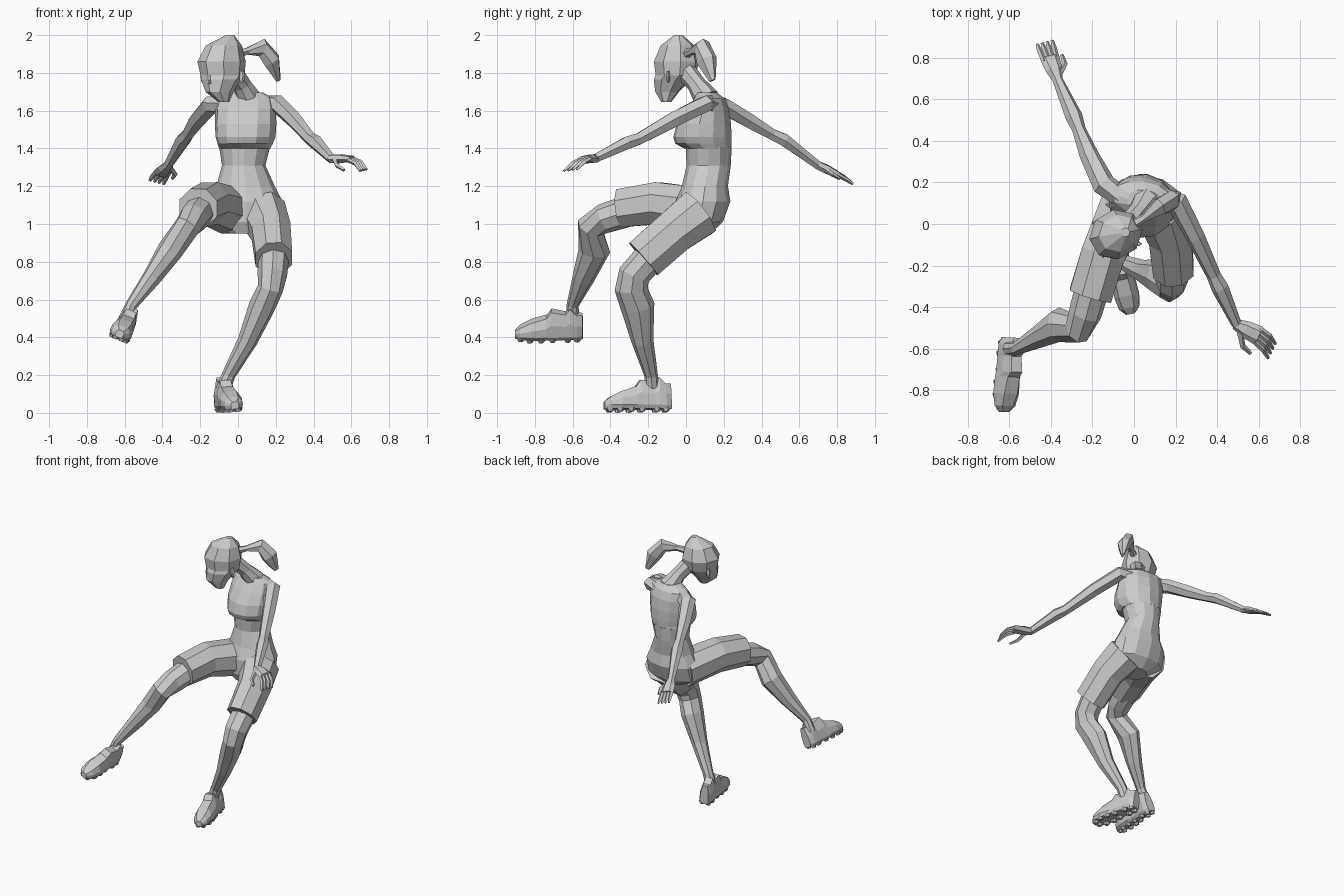
import bpy, bmesh, math
from mathutils import Vector, Matrix, Euler


def finish(name, bm):
    bmesh.ops.recalc_face_normals(bm, faces=bm.faces)
    me = bpy.data.meshes.new(name)
    bm.to_mesh(me)
    bm.free()
    ob = bpy.data.objects.new(name, me)
    bpy.context.collection.objects.link(ob)
    return ob


def skin(bm, loops):
    """Bridge equal-length point loops and cap both ends."""
    rings = [[bm.verts.new(p) for p in loop] for loop in loops]
    n = len(rings[0])
    for r0, r1 in zip(rings, rings[1:]):
        for i in range(n):
            j = (i + 1) % n
            bm.faces.new((r0[i], r0[j], r1[j], r1[i]))
    bm.faces.new(rings[0])
    bm.faces.new(rings[-1])


def loft(name, stations, sides=8, ref=(1, 0, 0), flat=False, turn=0.0, bm=None):
    """Tube through (x, y, z, radius_a, radius_b); flat keeps rings horizontal."""
    pts = [Vector(s[:3]) for s in stations]
    loops = []
    for i, s in enumerate(stations):
        d0 = (pts[i] - pts[max(i - 1, 0)]).normalized()
        d1 = (pts[min(i + 1, len(pts) - 1)] - pts[i]).normalized()
        t = Vector((0, 0, 1)) if flat else (d0 + d1).normalized()
        a = Vector(ref)
        a = (a - t * a.dot(t)).normalized()
        b = t.cross(a)
        ra, rb = s[3], s[-1]
        loops.append([pts[i] + a * ra * math.cos(w) + b * rb * math.sin(w)
                      for w in (turn + math.tau * k / sides for k in range(sides))])
    own = bm is None
    bm = bmesh.new() if own else bm
    skin(bm, loops)
    return finish(name, bm) if own else None


# Torso: pelvis and waist, then the top with its hem overhanging in front
loft("torso", [
    (.04, .05, .95, .09, .08), (.04, .07, 1.01, .20, .125), (.04, .09, 1.12, .195, .145),
    (.04, .10, 1.20, .155, .122), (.03, .12, 1.31, .115, .117), (.035, .12, 1.41, .135, .122)],
    12, flat=True)
loft("sports_top", [
    (.035, .115, 1.40, .137, .125), (.038, .092, 1.425, .148, .15), (.04, .087, 1.46, .16, .156),
    (.04, .095, 1.53, .165, .145), (.04, .115, 1.61, .162, .112),
    (.04, .125, 1.665, .15, .08), (.05, .11, 1.695, .085, .055)],
    12, ref=(1, -.15, 0), flat=True)

# Neck and head, looking forward and slightly down
loft("neck", [(.06, .11, 1.66, .07), (.02, .055, 1.74, .05), (-.035, -.01, 1.82, .055)], 8)
loft("head", [
    (-.075, -.105, 1.645, .03, .025), (-.098, -.10, 1.70, .078, .06),
    (-.09, -.07, 1.765, .108, .1), (-.082, -.055, 1.785, .12, .103), (-.087, -.05, 1.86, .132, .118),
    (-.075, -.045, 1.945, .098, .088), (-.042, -.04, 2.0, .022, .022)],
    8, ref=(.87, .5, 0), flat=True, turn=math.pi / 8)
loft("nose", [(-.145, -.135, 1.80, .008), (-.148, -.148, 1.75, .016), (-.13, -.13, 1.735, .01)], 4)
for side, p in (("left", Vector((.02, -.095, 1.78))), ("right", Vector((-.185, .005, 1.78)))):
    loft(side + "_ear", [(*(p + Vector((0, 0, dz))), r, r * .6)
                         for dz, r in ((-.03, .01), (0, .018), (.03, .014))], 5)
loft("ponytail", [
    (0, 0, 1.90, .025), (.05, .03, 1.915, .02), (.125, .085, 1.935, .045, .05),
    (.18, .11, 1.865, .045, .058), (.215, .14, 1.76, .01, .02)], 6, ref=(1, -.6, .3))

# Shorts legs
loft("right_shorts_leg", [
    (-.04, .09, 1.07, .13), (-.15, -.15, 1.11, .115, .12), (-.21, -.345, 1.085, .112, .11)],
    8, turn=math.pi / 8)
loft("left_shorts_leg", [
    (.13, .07, 1.06, .13, .14), (.175, -.06, .96, .112, .125), (.19, -.225, .815, .105, .123)],
    8, turn=math.pi / 8)

# Legs: right one raised, left one standing
loft("right_leg", [
    (-.19, -.27, 1.08, .085), (-.235, -.43, 1.03, .08), (-.27, -.505, .985, .07, .075),
    (-.36, -.485, .86, .068, .084), (-.46, -.545, .71, .05, .058),
    (-.565, -.60, .57, .032), (-.60, -.60, .49, .036)], 8)
loft("left_leg", [
    (.19, -.16, .86, .085), (.182, -.275, .73, .078, .085), (.17, -.29, .655, .068, .088),
    (.125, -.255, .56, .07, .09), (.05, -.23, .38, .052, .058),
    (-.05, -.185, .20, .036), (-.08, -.18, .12, .04)], 8)


# Boots: flat-soled sections from heel to toe, with studs underneath
def boot(name, heel, roll, yaw):
    bm = bmesh.new()
    sections = [(0, .03, .15), (-.03, .045, .15), (-.065, .048, .185), (-.09, .048, .155),
                (-.165, .052, .17), (-.19, .056, .135), (-.27, .061, .11), (-.33, .05, .08),
                (-.36, .022, .055)]
    loops = []
    for y, w, h in sections:
        top = w * .55
        half = [(w * .8, .016), (w, .035), (w * .95, .035 + (h - .035) * .5), (top, h)]
        loops.append([(x, y, z) for x, z in half] + [(-x, y, z) for x, z in reversed(half)])
    skin(bm, loops)
    for y, w in ((-.03, .022), (-.08, .028), (-.16, .028), (-.22, .036), (-.28, .036), (-.33, .018)):
        for s in (-1, 1):
            bmesh.ops.create_cone(bm, segments=5, radius1=.014, radius2=.024, depth=.02, cap_ends=True,
                                  matrix=Matrix.Translation((s * w, y, .011)))
    bm.transform(Matrix.Translation(heel) @ Euler((0, roll, yaw)).to_matrix().to_4x4())
    finish(name, bm)


boot("right_boot", (-.622, -.545, .385), .4, -.05)
boot("left_boot", (-.085, -.08, .004), -.09, .2)

# Arms: right swung back, left reaching forward
loft("right_arm", [
    (-.06, .13, 1.635, .05), (-.145, .19, 1.63, .058, .047), (-.215, .33, 1.55, .047, .044),
    (-.265, .455, 1.475, .033), (-.29, .52, 1.445, .042, .037), (-.37, .70, 1.31, .025)], 6)
loft("left_arm", [
    (.12, .13, 1.635, .05), (.21, .10, 1.635, .057, .047), (.295, -.06, 1.555, .046),
    (.385, -.25, 1.45, .035), (.415, -.31, 1.43, .042, .038), (.495, -.485, 1.345, .025)], 6)


# Hands: flat palm, four curled fingers and a thumb
def hand(name, wrist, along, across, curl, thumb_side):
    wrist, f, s = Vector(wrist), Vector(along).normalized(), Vector(across).normalized()
    c = Vector(curl)
    bm = bmesh.new()

    def tube(rows, n):
        loft("", [(*p, a, b) for p, a, b in rows], n, ref=s, bm=bm)

    tube([(wrist - f * .01, .025, .023), (wrist + f * .05, .042, .026), (wrist + f * .12, .048, .016)], 6)
    for k in range(4):
        base = wrist + f * .105 + s * (k - 1.5) * .022
        out = f + s * (k - 1.5) * .04
        mid = base + out * .055 + c * .35
        tube([(base, .013, .012), (mid, .013, .011), (mid + out * .035 + c * .65, .008, .007)], 4)
    base = wrist + f * .03 + s * thumb_side * .025
    mid = base + f * .035 + s * thumb_side * .035 + c * .5
    tube([(base, .016, .014), (mid, .014, .012), (mid + f * .045 + c * .4, .009, .008)], 4)
    finish(name, bm)


hand("right_hand", (-.37, .70, 1.31), (-.06, .17, -.075), (1, .25, -.25), (0, .005, -.015), 1)
hand("left_hand", (.495, -.485, 1.345), (.14, -.07, 0), (.45, .9, .1), (-.005, -.04, -.06), -1)
